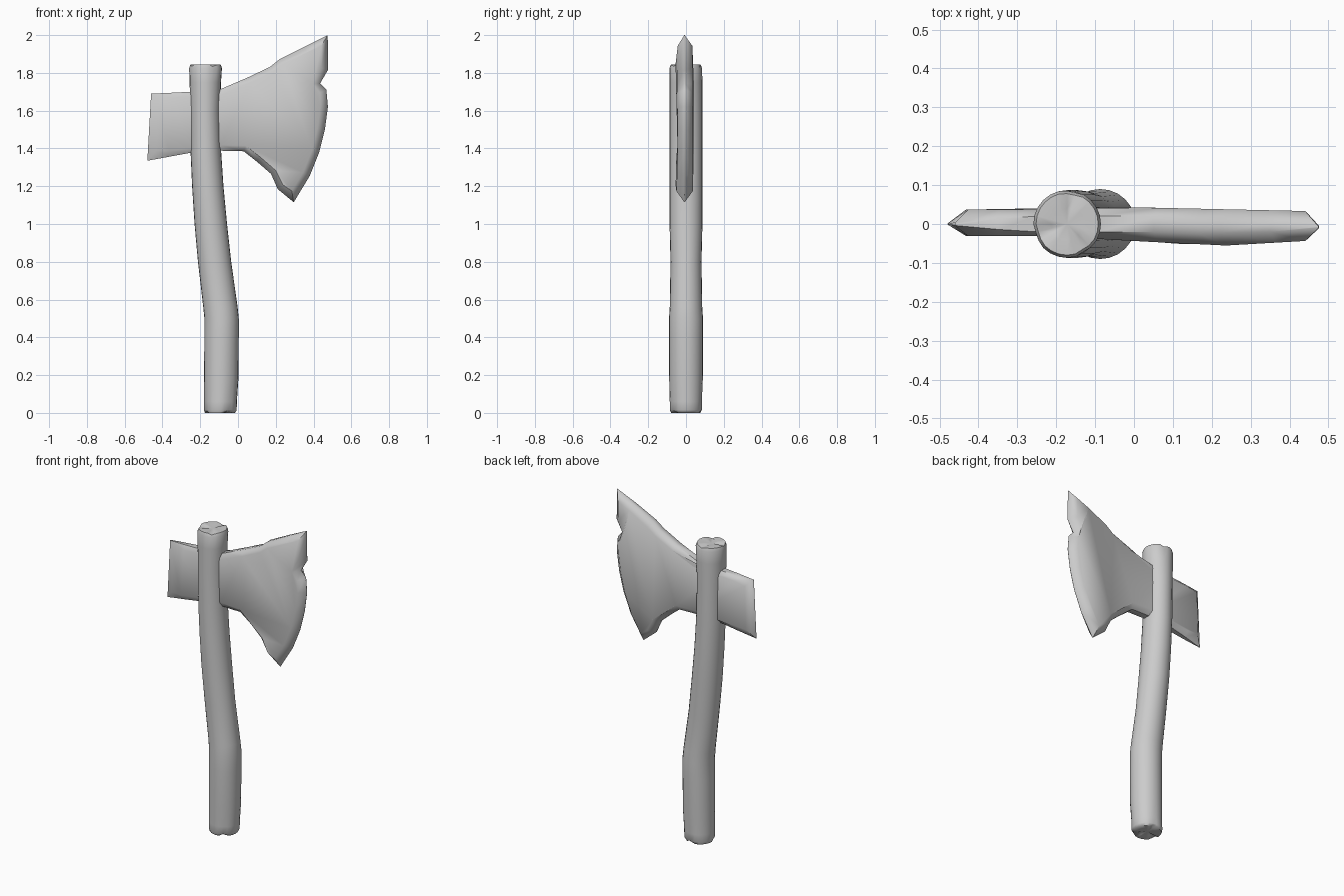
import bpy, bmesh, math
from mathutils import Vector

if "Cube" in bpy.data.objects:
    bpy.data.objects.remove(bpy.data.objects["Cube"])


def finish(bm, name, angle):
    bmesh.ops.recalc_face_normals(bm, faces=bm.faces)
    mesh = bpy.data.meshes.new(name)
    bm.to_mesh(mesh)
    bm.free()
    ob = bpy.data.objects.new(name, mesh)
    bpy.context.collection.objects.link(ob)
    bpy.ops.object.select_all(action='DESELECT')
    ob.select_set(True)
    bpy.context.view_layer.objects.active = ob
    bpy.ops.object.shade_smooth_by_angle(angle=math.radians(angle))
    return ob


def bridge(bm, a, b):
    n = len(a)
    for i in range(n):
        j = (i + 1) % n
        bm.faces.new((a[i], a[j], b[j], b[i]))


# Handle: bent round stick, stations are (z, centre x, x radius, y radius)
SIDES = 24
stations = [(0.0, -0.096, 0.080, 0.079), (0.015, -0.094, 0.087, 0.086),
            (0.06, -0.093, 0.087, 0.086), (0.18, -0.089, 0.091, 0.089),
            (0.40, -0.087, 0.091, 0.090), (0.50, -0.087, 0.091, 0.090),
            (0.56, -0.093, 0.091, 0.086), (0.80, -0.124, 0.088, 0.082),
            (1.00, -0.144, 0.086, 0.087), (1.20, -0.160, 0.083, 0.087),
            (1.38, -0.170, 0.081, 0.087), (1.60, -0.174, 0.079, 0.087),
            (1.75, -0.173, 0.083, 0.087), (1.825, -0.172, 0.087, 0.087),
            (1.845, -0.172, 0.080, 0.080)]


def groove(a):
    # three shallow splits in the end grain
    return max(math.exp(-((math.remainder(a - c, math.tau) / 0.2) ** 2))
               for c in (1.4, 3.5, 5.3))


bm = bmesh.new()
rings = []
last = len(stations) - 1
for k, (z, cx, rx, ry) in enumerate(stations):
    ring = []
    for i in range(SIDES):
        a = math.tau * i / SIDES
        end = k < 3 or k > last - 2
        s = 1 - (0.05 * groove(a) if end else 0)
        dz = 0.012 * groove(a) * ((k == 0) - (k == last))
        ring.append(bm.verts.new((cx + rx * s * math.cos(a), ry * s * math.sin(a), z + dz)))
    rings.append(ring)
for a, b in zip(rings, rings[1:]):
    bridge(bm, a, b)

# Lumpy end grain caps
for ring, (z, cx, rx, ry), sign in ((rings[0], stations[0], 1), (rings[-1], stations[-1], -1)):
    inner = []
    for i in range(SIDES):
        a = math.tau * i / SIDES
        inner.append(bm.verts.new((cx + 0.5 * rx * math.cos(a), 0.5 * ry * math.sin(a),
                                   z + sign * 0.012 * groove(a))))
    bridge(bm, ring, inner)
    mid = bm.verts.new((cx, 0, z + sign * 0.006))
    for i in range(SIDES):
        bm.faces.new((inner[i], inner[(i + 1) % SIDES], mid))
finish(bm, "handle", 60)

# Axe head outline: (x, z, bevel width, rim half thickness), clockwise from the poll
outline = [(-0.46, 1.69, 0.035, 0.004), (-0.35, 1.695, 0.025, 0.014), (-0.25, 1.70, 0.025, 0.02),
           (-0.09, 1.715, 0.03, 0.02), (0.05, 1.775, 0.03, 0.02), (0.17, 1.832, 0.03, 0.018),
           (0.22, 1.872, 0.03, 0.015), (0.35, 1.938, 0.03, 0.012), (0.475, 2.0, 0.035, 0.001),
           (0.476, 1.815, 0.035, 0.003), (0.435, 1.745, 0.03, 0.004), (0.468, 1.71, 0.035, 0.003),
           (0.476, 1.62, 0.04, 0.002), (0.46, 1.50, 0.04, 0.002), (0.43, 1.38, 0.04, 0.002),
           (0.38, 1.255, 0.04, 0.002), (0.295, 1.115, 0.04, 0.001), (0.21, 1.185, 0.035, 0.006),
           (0.175, 1.265, 0.03, 0.014), (0.10, 1.33, 0.03, 0.018), (0.03, 1.385, 0.03, 0.02),
           (-0.09, 1.388, 0.03, 0.02), (-0.25, 1.377, 0.025, 0.018), (-0.36, 1.357, 0.03, 0.012),
           (-0.48, 1.335, 0.045, 0.001)]


def inset(i):
    # mitred inward offset of outline point i
    p, q, r = (Vector(outline[j % len(outline)][:2]) for j in (i - 1, i, i + 1))
    d1, d2 = (q - p).normalized(), (r - q).normalized()
    n1, n2 = Vector((d1.y, -d1.x)), Vector((d2.y, -d2.x))
    m = (n1 + n2).normalized()
    return q + m * outline[i][2] / max(m.dot(n1), 0.5)


def side_y(x, sign):
    # face height: the back is flatter, the front bulges near x = 0.17
    if x < -0.2:
        return 0.037 if sign > 0 else -0.031
    if sign > 0:
        return 0.043 - 0.022 * max(0, x)
    return -0.038 - 0.015 * math.exp(-((x - 0.17) / 0.15) ** 2) - 0.005 * (x > 0.2)


bm = bmesh.new()
shells = {}
for sign in (-1, 1):
    rim, face = [], []
    for i, (x, z, w, t) in enumerate(outline):
        mid = -0.008 if x > 0.1 else 0.0
        rim.append(bm.verts.new((x, mid + sign * t, z)))
        p = inset(i)
        face.append(bm.verts.new((p.x, side_y(p.x, sign), p.y)))
    bridge(bm, rim, face)
    cap = bm.faces.new(face)
    bmesh.ops.triangulate(bm, faces=[cap])
    shells[sign] = rim
bridge(bm, shells[-1], shells[1])
finish(bm, "axe_head", 50)
